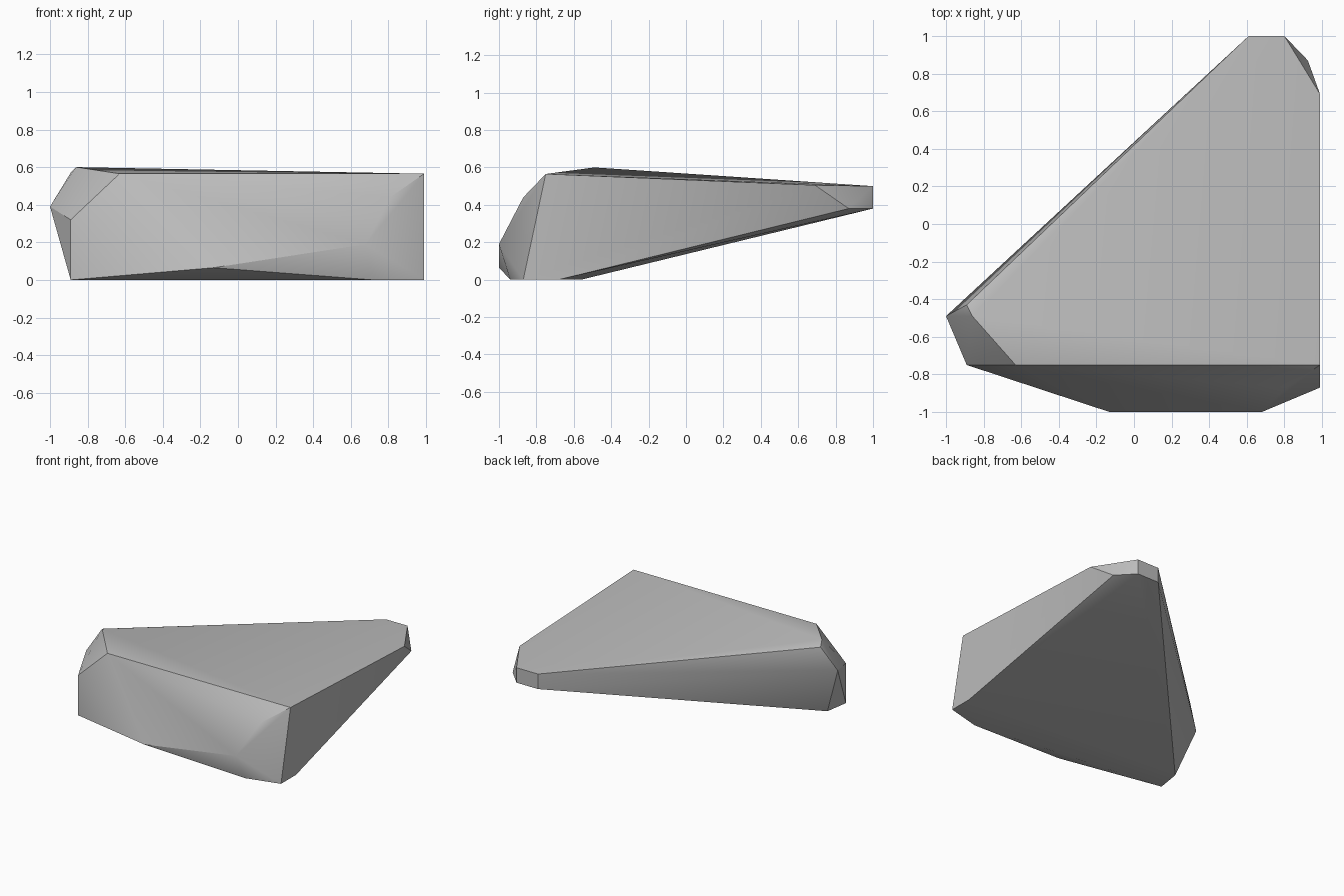
import bpy
import bmesh
import math

cube = bpy.data.objects.get("Cube")
if cube:
    bpy.data.objects.remove(cube, do_unlink=True)


def make_material(name, color):
    mat = bpy.data.materials.new(name)
    mat.use_nodes = True
    mat.diffuse_color = color
    mat.node_tree.nodes["Principled BSDF"].inputs["Base Color"].default_value = color
    return mat


def make_boulder(name, corners, mat):
    """Wrap the corner points in a convex stone with crisp edges."""
    bm = bmesh.new()
    for corner in corners:
        bm.verts.new(corner)
    hull = bmesh.ops.convex_hull(bm, input=bm.verts[:])
    loose = {g for g in hull["geom_interior"] + hull["geom_unused"]
             if isinstance(g, bmesh.types.BMVert)}
    bmesh.ops.delete(bm, geom=list(loose), context="VERTS")
    bmesh.ops.recalc_face_normals(bm, faces=bm.faces[:])
    mesh = bpy.data.meshes.new(name)
    bm.to_mesh(mesh)
    bm.free()
    mesh.materials.append(mat)
    obj = bpy.data.objects.new(name, mesh)
    bpy.context.collection.objects.link(obj)
    bpy.ops.object.select_all(action="DESELECT")
    obj.select_set(True)
    bpy.context.view_layer.objects.active = obj
    bpy.ops.object.shade_smooth_by_angle(angle=math.radians(30))
    return obj


# Sloping top plane, with a chipped left corner
top = [(-0.86, -0.49, 0.6), (-0.63, -0.75, 0.565), (0.99, -0.75, 0.565),
       (0.99, 0.69, 0.505), (-0.89, -0.43, 0.57)]

# Narrow raised tip at the back
tip = [(x, 1, z) for x in (0.61, 0.8) for z in (0.38, 0.5)]
tip.append((0.925, 0.87, 0.38))

# Belly of the front and left sides
belly = [(-1, -0.49, 0.39), (-0.89, -0.75, 0.32), (-0.13, -1, 0.065),
         (0.68, -1, 0.19), (0.81, -0.87, 0.44)]

# Flat footprint on the ground
base = [(x, y, 0) for x, y in ((-0.89, -0.75), (-0.86, -0.56), (0.99, -0.68),
                               (0.99, -0.87), (0.72, -0.94))]

stone = make_material("stone grey", (0.5, 0.5, 0.5, 1))
make_boulder("boulder", top + tip + belly + base, stone)
